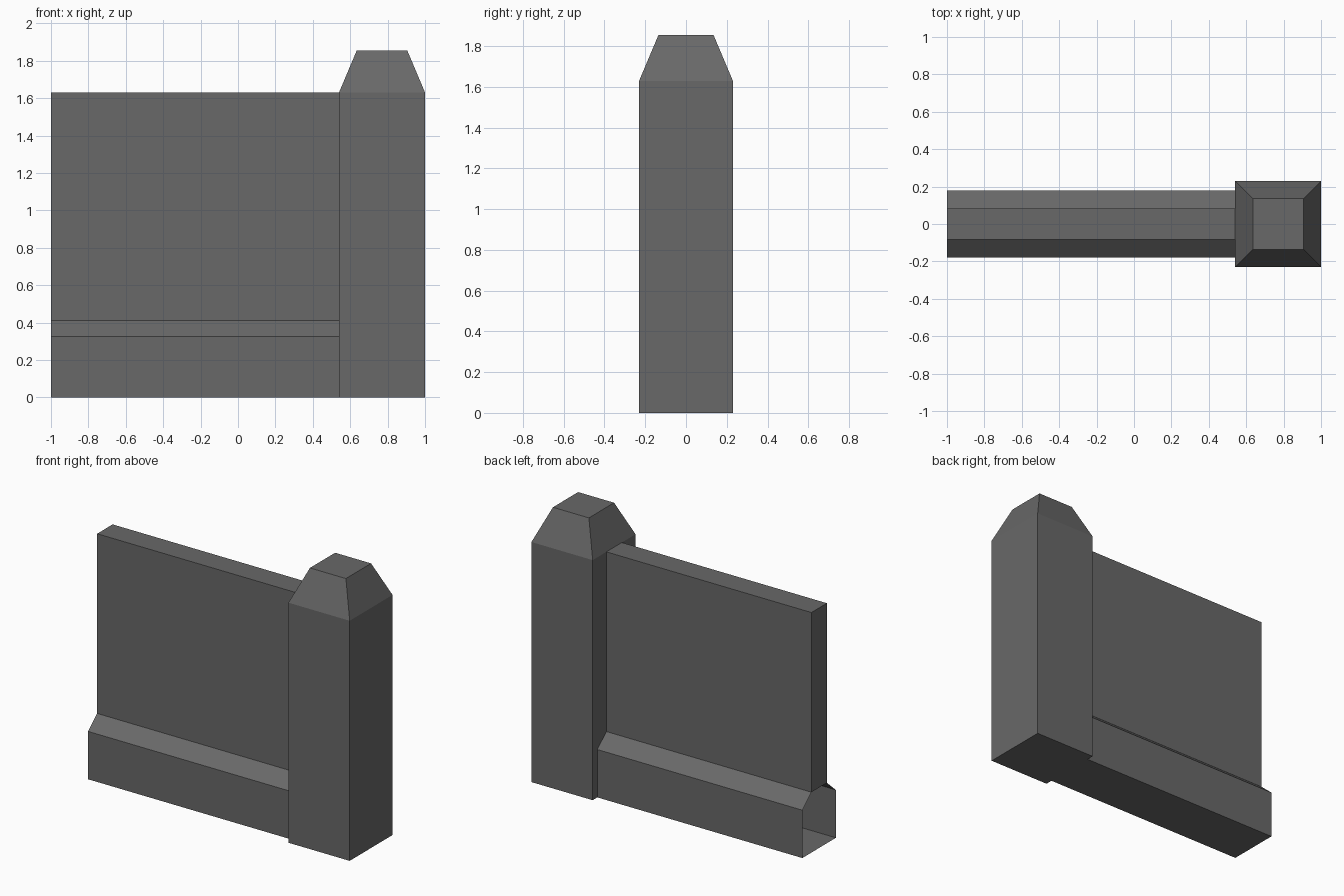
import bpy
import bmesh
from mathutils import Vector

cube = bpy.data.objects.get("Cube")
if cube:
    bpy.data.objects.remove(cube, do_unlink=True)

GREY = (0.14, 0.14, 0.14, 1.0)
mat = bpy.data.materials.new("dark_grey")
mat.use_nodes = True
mat.diffuse_color = GREY
mat.node_tree.nodes["Principled BSDF"].inputs["Base Color"].default_value = GREY

POST_X, POST_HALF = 0.77, 0.23
CAP_HALF, CAP_TOP = 0.135, 1.855
WALL_TOP = 1.63


def finish(name, bm):
    mesh = bpy.data.meshes.new(name)
    bm.to_mesh(mesh)
    bm.free()
    mesh.materials.append(mat)
    obj = bpy.data.objects.new(name, mesh)
    bpy.context.collection.objects.link(obj)
    return obj


# Wall panel with a wider chamfered base: half profile (y, z) mirrored, run along x
half = [(0.18, 0), (0.18, 0.325), (0.083, 0.41), (0.083, WALL_TOP)]
profile = half + [(-y, z) for y, z in reversed(half)]
bm = bmesh.new()
outer, inner = [[bm.verts.new((x, y, z)) for y, z in profile]
                for x in (-1, POST_X - POST_HALF)]
n = len(profile)
for i in range(n):
    j = (i + 1) % n
    bm.faces.new((outer[i], outer[j], inner[j], inner[i]))
# Only the panel end is closed; the base is an open hollow
bm.faces.new(list(reversed(outer[2:6])))
finish("wall_panel", bm)

# Square post with a tapered cap
bm = bmesh.new()
bmesh.ops.create_cube(bm, size=1)
for v in bm.verts:
    v.co = Vector((POST_X + 2 * POST_HALF * v.co.x,
                   2 * POST_HALF * v.co.y,
                   WALL_TOP * (v.co.z + 0.5)))
top = max(bm.faces, key=lambda f: f.calc_center_median().z)
cap = bmesh.ops.extrude_discrete_faces(bm, faces=[top])["faces"][0]
for v in cap.verts:
    v.co.x = POST_X + (v.co.x - POST_X) * CAP_HALF / POST_HALF
    v.co.y *= CAP_HALF / POST_HALF
    v.co.z = CAP_TOP
bmesh.ops.recalc_face_normals(bm, faces=bm.faces)
finish("end_post", bm)
